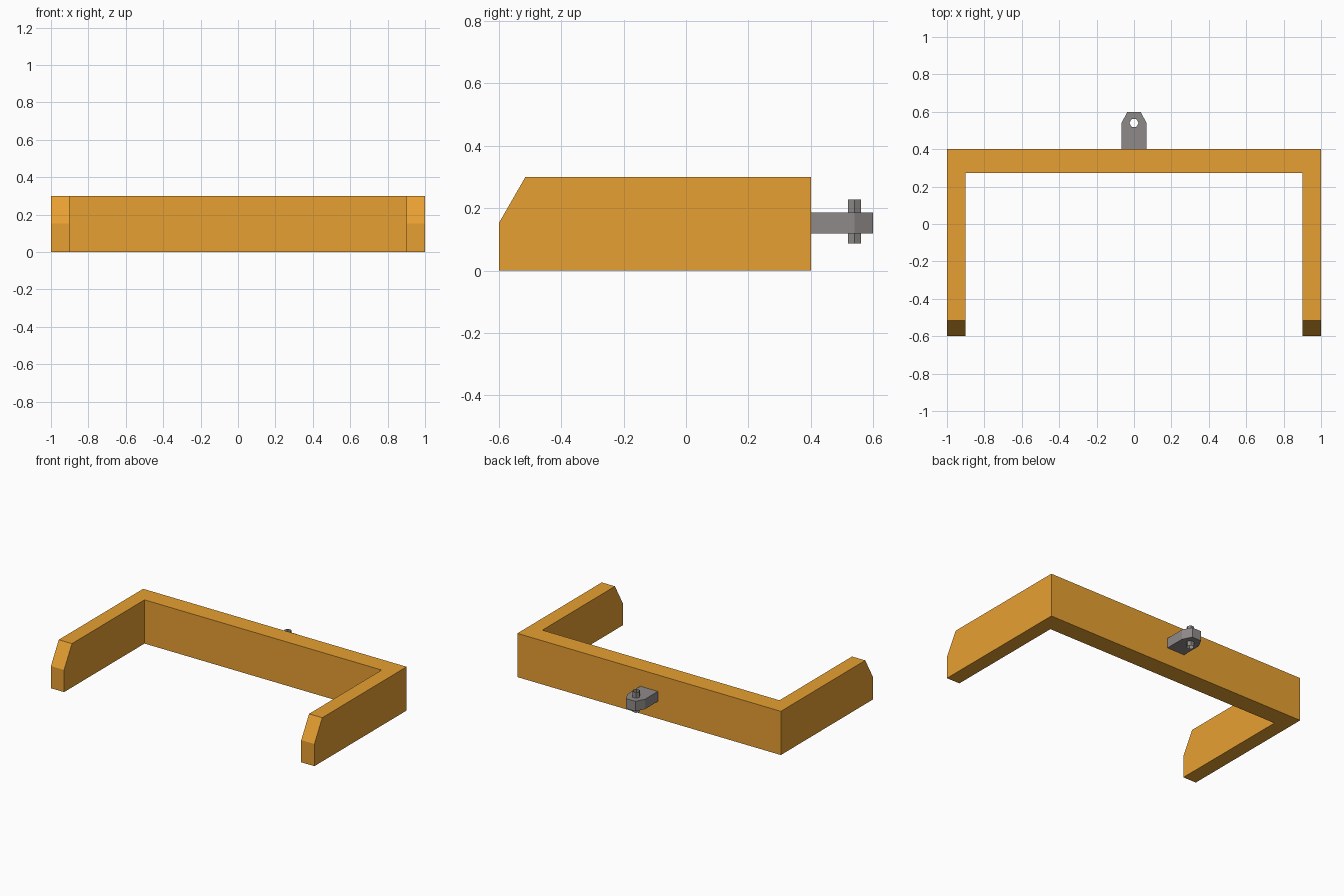
import bpy, bmesh, math
from mathutils import Vector

if "Cube" in bpy.data.objects:
    bpy.data.objects.remove(bpy.data.objects["Cube"])


def material(name, rgb):
    m = bpy.data.materials.new(name)
    m.diffuse_color = (*rgb, 1.0)
    m.use_nodes = True
    m.node_tree.nodes["Principled BSDF"].inputs["Base Color"].default_value = m.diffuse_color
    return m


ORANGE = material("orange_paint", (0.80, 0.35, 0.032))
STEEL = material("grey_steel", (0.275, 0.255, 0.25))


def finish(bm, name, mat):
    mesh = bpy.data.meshes.new(name)
    bm.to_mesh(mesh)
    bm.free()
    mesh.materials.append(mat)
    obj = bpy.data.objects.new(name, mesh)
    bpy.context.collection.objects.link(obj)
    return obj


def extrude(bm, points, offset):
    """Extrude a planar outline into a solid."""
    face = bm.faces.new([bm.verts.new(p) for p in points])
    res = bmesh.ops.extrude_face_region(bm, geom=[face], use_keep_orig=True)
    verts = [v for v in res["geom"] if isinstance(v, bmesh.types.BMVert)]
    bmesh.ops.translate(bm, verts=verts, vec=Vector(offset))
    bmesh.ops.recalc_face_normals(bm, faces=bm.faces)


# U-shaped frame, extruded from its plan outline
W, INNER, FRONT, BACK, BAR, H = 1.0, 0.9, -0.6, 0.4, 0.272, 0.30
half = [(INNER, BAR), (INNER, FRONT), (W, FRONT), (W, BACK)]
plan = half + [(-x, y) for x, y in reversed(half)]
bm = bmesh.new()
extrude(bm, [(x, y, 0) for x, y in plan], (0, 0, H))
# sloped upper corners at the arm tips
CUT_Y, CUT_Z = -0.515, 0.152
cut = bmesh.ops.bisect_plane(
    bm, geom=bm.verts[:] + bm.edges[:] + bm.faces[:],
    plane_co=(0, CUT_Y, H), plane_no=(0, -(H - CUT_Z), CUT_Y - FRONT),
    clear_outer=True)
edges = [e for e in cut["geom_cut"] if isinstance(e, bmesh.types.BMEdge)]
bmesh.ops.holes_fill(bm, edges=[e for e in bm.edges if e.is_boundary], sides=0)
bmesh.ops.recalc_face_normals(bm, faces=bm.faces)
finish(bm, "u_frame", ORANGE)

# hitch plate with tapered end and a six-sided through hole
PIN_Y, PIN_R = 0.54, 0.0245
Z0, Z1 = 0.119, 0.187
ring = [(PIN_R * math.cos(math.radians(60 * i)),
         PIN_Y + PIN_R * math.sin(math.radians(60 * i))) for i in range(6)]
side = [(0.067, 0.4), (0.067, PIN_Y), (0.035, 0.6)]
outline = side + [(-x, y) for x, y in reversed(side)]
bm = bmesh.new()
# matching corners of outline and hole, joined as a ring of quads
inner = [ring[5], ring[0], ring[1], ring[2], ring[3], ring[4]]
layers = [[[bm.verts.new((x, y, z)) for x, y in loop] for loop in (outline, inner)]
          for z in (Z0, Z1)]
(ob, ib), (ot, it) = layers
for i in range(6):
    j = (i + 1) % 6
    bm.faces.new((ot[i], ot[j], it[j], it[i]))
    bm.faces.new((ob[j], ob[i], ib[i], ib[j]))
    bm.faces.new((ob[i], ob[j], ot[j], ot[i]))
    bm.faces.new((ib[j], ib[i], it[i], it[j]))
bmesh.ops.recalc_face_normals(bm, faces=bm.faces)
finish(bm, "hitch_plate", STEEL)

# open six-sided sleeve sticking out above and below the plate
bm = bmesh.new()
low = [bm.verts.new((x, y, 0.087)) for x, y in ring]
top = [bm.verts.new((x, y, 0.228)) for x, y in ring]
for i in range(6):
    j = (i + 1) % 6
    bm.faces.new((low[i], low[j], top[j], top[i]))
finish(bm, "hitch_pin_sleeve", STEEL)
